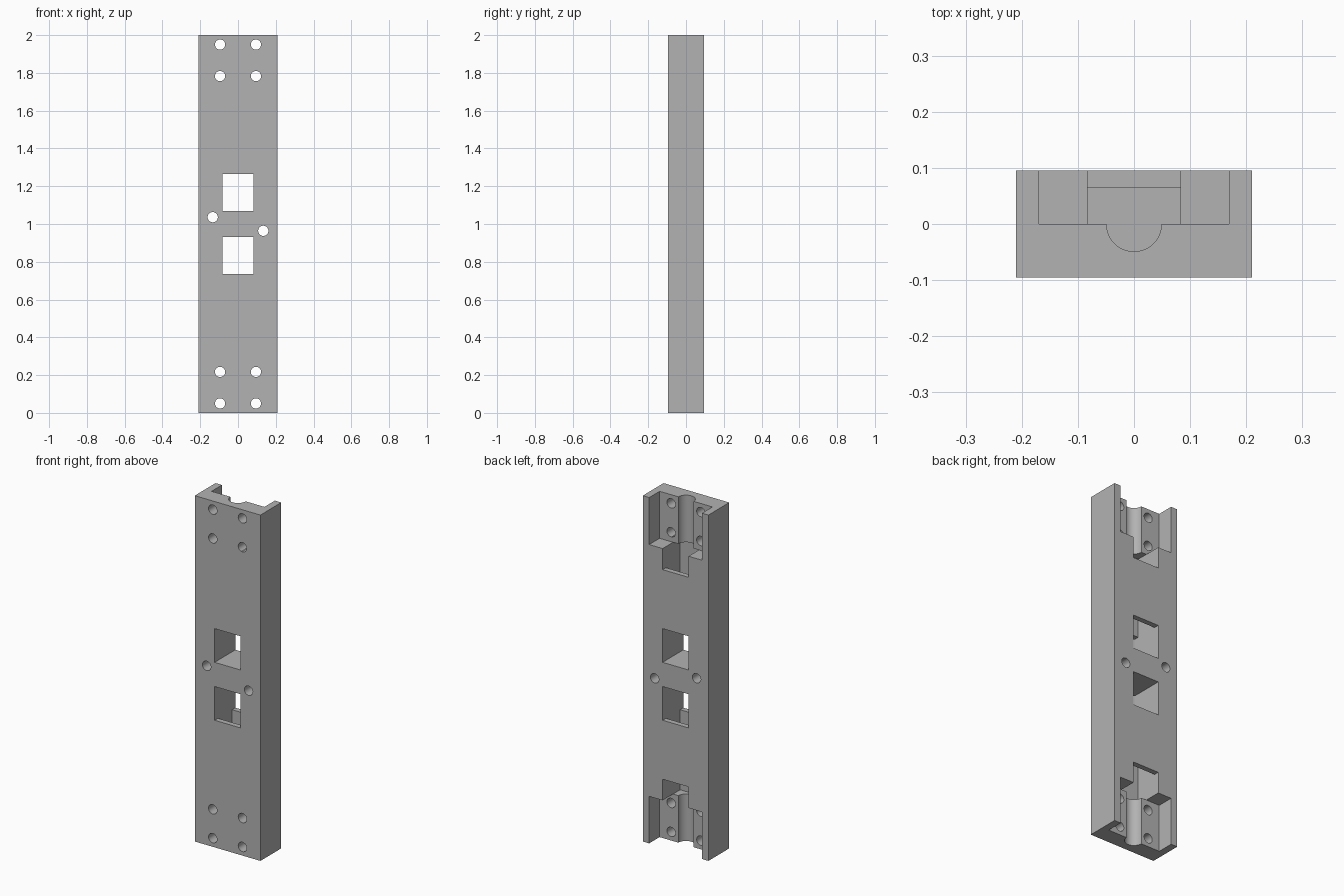
import bpy
from mathutils import Vector

if "Cube" in bpy.data.objects:
    bpy.data.objects.remove(bpy.data.objects["Cube"], do_unlink=True)

WIDTH, DEPTH, HEIGHT = 0.42, 0.19, 2.0
BACK = DEPTH / 2
SLOT = 0.083          # half width of windows, slots and channels
OUT = 0.1             # overshoot of cutters past the block
POCKET_END, SLOT_END = 0.272, 0.394

grey = bpy.data.materials.new("plain grey")
grey.use_nodes = True
colour = (0.45, 0.45, 0.45, 1)
grey.diffuse_color = colour
grey.node_tree.nodes["Principled BSDF"].inputs["Base Color"].default_value = colour


def box(name, low, high):
    """Axis-aligned box between two corners."""
    low, high = Vector(low), Vector(high)
    bpy.ops.mesh.primitive_cube_add(size=1, location=(low + high) / 2)
    obj = bpy.context.object
    obj.name = name
    obj.scale = high - low
    bpy.ops.object.transform_apply(location=True, rotation=True, scale=True)
    return obj


def rod(name, radius, length, location, along_y=False):
    """Cylinder along z, or along y for the screw holes."""
    bpy.ops.mesh.primitive_cylinder_add(
        vertices=48, radius=radius, depth=length, location=location,
        rotation=(1.5707963 if along_y else 0, 0, 0))
    obj = bpy.context.object
    obj.name = name
    bpy.ops.object.transform_apply(location=True, rotation=True, scale=True)
    return obj


def cut(cutter):
    """Subtract a cutter from the block and remove it."""
    cutter.hide_render = True
    bpy.ops.object.select_all(action="DESELECT")
    block.select_set(True)
    bpy.context.view_layer.objects.active = block
    mod = block.modifiers.new("cut", "BOOLEAN")
    mod.operation = "DIFFERENCE"
    mod.solver = "EXACT"
    mod.object = cutter
    bpy.ops.object.modifier_apply(modifier=mod.name)
    bpy.data.objects.remove(cutter, do_unlink=True)


# Main block
block = box("mounting_block", (-WIDTH / 2, -BACK, 0), (WIDTH / 2, BACK, HEIGHT))

for top in (False, True):
    def flip(z):
        return HEIGHT - z if top else z

    def end_box(name, x, y0, y1, z0, z1):
        za, zb = sorted((flip(z0), flip(z1)))
        return box(name, (-x, y0, za), (x, y1, zb))

    # Open pocket in the back at the end of the block
    cut(end_box("pocket_cutter", 0.169, 0, BACK + OUT, -OUT, POCKET_END))
    # Window through the block
    cut(end_box("window_cutter", SLOT, -BACK - OUT, BACK + OUT, 0.735, 0.93))
    # Slot above the pocket, open to the back
    cut(end_box("slot_cutter", SLOT, -0.065, BACK + OUT, POCKET_END, SLOT_END))
    # Hidden channel from slot to window
    cut(end_box("channel_cutter", SLOT, -0.065, 0.065, 0.35, 0.8))
    # Half-round groove in the pocket floor
    cut(rod("groove_cutter", 0.049, 0.5, (0, 0, flip(0.07))))
    # Four screw holes per end
    for x in (-0.095, 0.095):
        for z in (0.05, 0.217):
            cut(rod("screw_cutter", 0.027, 0.5, (x, 0, flip(z)), True))

# Two staggered holes between the windows
for side in (-1, 1):
    cut(rod("middle_hole_cutter", 0.027, 0.5, (side * 0.134, 0, 1 - side * 0.036), True))

block.data.materials.clear()
block.data.materials.append(grey)
bpy.ops.object.select_all(action="DESELECT")
block.select_set(True)
bpy.context.view_layer.objects.active = block
bpy.ops.object.shade_smooth_by_angle(angle=0.52)
